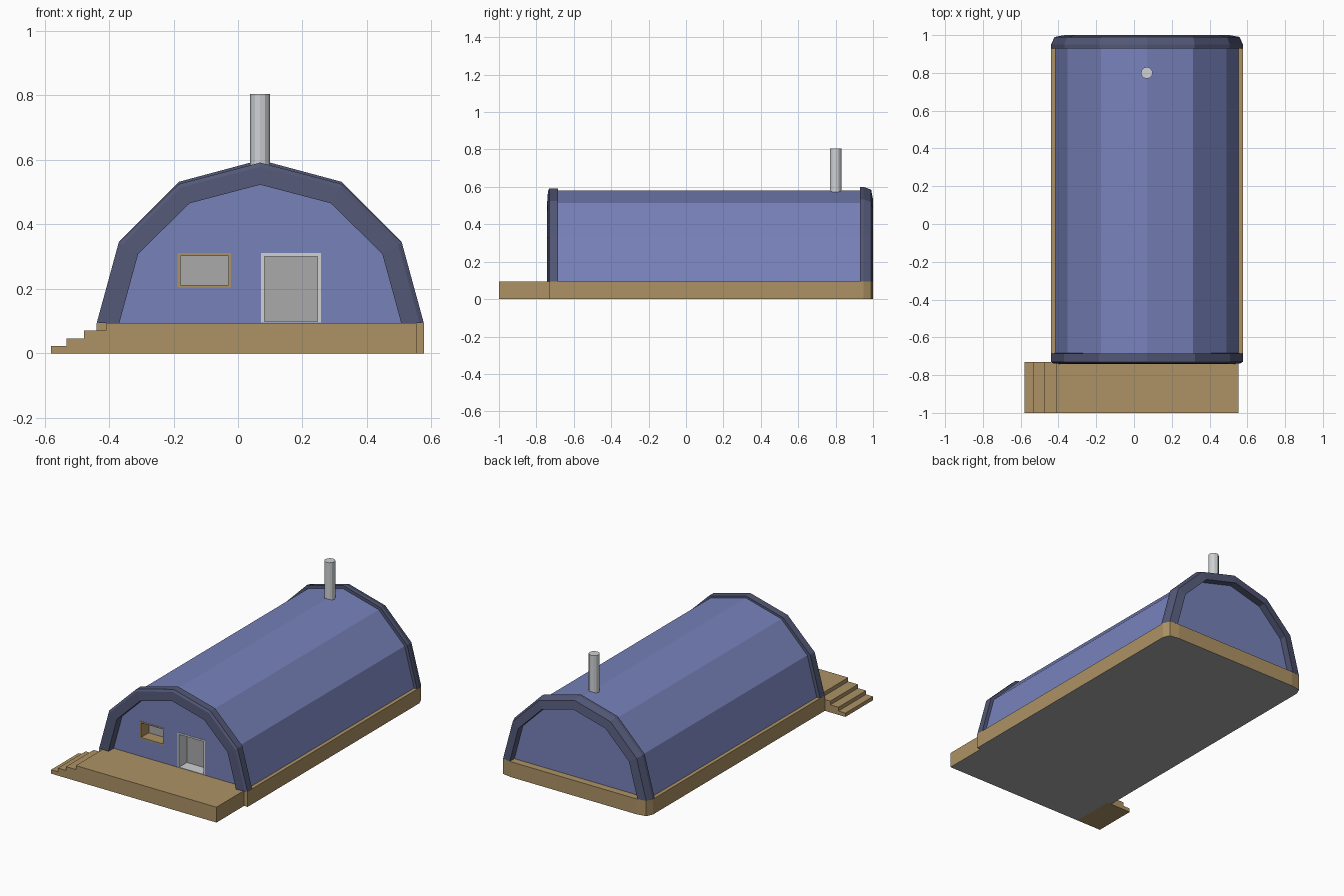
import bpy, bmesh, math

if "Cube" in bpy.data.objects:
    bpy.data.objects.remove(bpy.data.objects["Cube"])

CX, ZB = 0.069, 0.095          # arch centre line and floor height


def material(name, rgb):
    m = bpy.data.materials.new(name)
    m.diffuse_color = (*rgb, 1)
    m.use_nodes = True
    m.node_tree.nodes["Principled BSDF"].inputs["Base Color"].default_value = m.diffuse_color
    return m


BLUE = material("blue_cladding", (0.184, 0.223, 0.491))
NAVY = material("navy_trim", (0.085, 0.096, 0.18))
WOOD = material("wood", (0.42, 0.29, 0.13))
PALE = material("pale_metal", (0.62, 0.64, 0.66))
GREY = material("plain_grey", (0.4, 0.4, 0.4))


def finish(name, bm, mats):
    bmesh.ops.recalc_face_normals(bm, faces=bm.faces)
    me = bpy.data.meshes.new(name)
    bm.to_mesh(me)
    bm.free()
    for m in mats:
        me.materials.append(m)
    ob = bpy.data.objects.new(name, me)
    bpy.context.collection.objects.link(ob)
    return ob


def loft(bm, loops):
    """Skin through equal closed loops and cap both ends."""
    rows = [[bm.verts.new(p) for p in loop] for loop in loops]
    n = len(rows[0])
    for a, b in zip(rows, rows[1:]):
        for i in range(n):
            j = (i + 1) % n
            bm.faces.new((a[i], a[j], b[j], b[i]))
    bm.faces.new(rows[0])
    bm.faces.new(rows[-1])


def boxes(name, specs, mats):
    bm = bmesh.new()
    for x0, x1, y0, y1, z0, z1 in specs:
        loft(bm, [[(x0, y0, z), (x1, y0, z), (x1, y1, z), (x0, y1, z)] for z in (z0, z1)])
    return finish(name, bm, mats)


def arc(r, y, a, zs=1.0):
    return (CX + r * math.cos(a), y, ZB + r * math.sin(a) * zs)


ANGLES = [math.pi * i / 6 for i in range(7)]


# Timber base with clipped back corners; its underside is grey
def grey_underside(ob):
    for p in ob.data.polygons:
        if p.normal.z < -0.5:
            p.material_index = 1


half = [(0.508, -0.73), (0.508, 0.95), (0.49, 0.99), (0.43, 1.0)]
outline = [(CX + x, y) for x, y in half] + [(CX - x, y) for x, y in reversed(half)]
bm = bmesh.new()
loft(bm, [[(x, y, z) for x, y in outline] for z in (0, ZB)])
grey_underside(finish("base", bm, [WOOD, GREY]))
grey_underside(boxes("deck", [(-0.41, 0.553, -1, -0.73, 0, ZB)], [WOOD, GREY]))

# Side steps up to the deck
edges = [-0.58, -0.532, -0.477, -0.41]
for i in range(3):
    boxes(f"step_{i + 1}", [(edges[i], edges[i + 1], -1, -0.73, 0, 0.0235 * (i + 1))], [WOOD])

# Barrel-shaped body including both end walls
bm = bmesh.new()
loft(bm, [[arc(0.485, y, a) for a in ANGLES] for y in (-0.69, 0.955)])
body = finish("barrel_body", bm, [BLUE])


# Arched trim at each end, a profile of (radius, y) swept over the arch
def trim(name, profile, zs):
    bm = bmesh.new()
    loft(bm, [[arc(r, y, a, zs) for r, y in profile] for a in ANGLES])
    finish(name, bm, [NAVY])


trim("front_trim", [(0.437, -0.682), (0.437, -0.742), (0.494, -0.738),
                    (0.507, -0.73), (0.507, -0.685)], 0.98)
trim("back_trim", [(0.437, 0.93), (0.437, 1.0), (0.49, 0.99),
                   (0.505, 0.95), (0.505, 0.93)], 1.0)


# Recessed openings: cut the wall, then line it with a frame and a panel
def opening(name, x0, x1, z0, z1, t, sill, mat):
    y0, y1 = -0.692, -0.61
    cutter = boxes(name + "_cutter", [(x0, x1, -0.8, y1, z0, z1)], [BLUE])
    cutter.hide_render = True
    cutter.hide_set(True)
    mod = body.modifiers.new(name + "_cut", 'BOOLEAN')
    mod.operation, mod.solver, mod.object = 'DIFFERENCE', 'EXACT', cutter
    bpy.context.view_layer.objects.active = body
    bpy.ops.object.modifier_apply(modifier=mod.name)
    bpy.data.objects.remove(cutter)
    boxes(name + "_frame", [(x0, x0 + t, y0, y1, z0, z1), (x1 - t, x1, y0, y1, z0, z1),
                            (x0 + t, x1 - t, y0, y1, z1 - t, z1),
                            (x0 + t, x1 - t, y0, y1, z0, z0 + sill)], [mat])
    boxes(name + "_panel", [(x0 + t, x1 - t, y1 - 0.006, y1, z0 + sill, z1 - t)], [GREY])


opening("door", 0.072, 0.257, ZB + 0.001, 0.311, 0.01, 0.003, PALE)
opening("window", -0.187, -0.022, 0.205, 0.311, 0.008, 0.008, WOOD)

# Chimney pipe
bm = bmesh.new()
loft(bm, [[(0.068 + 0.031 * math.cos(math.tau * i / 12), 0.8 + 0.031 * math.sin(math.tau * i / 12), z)
           for i in range(12)] for z in (0.55, 0.804)])
finish("chimney", bm, [PALE])
